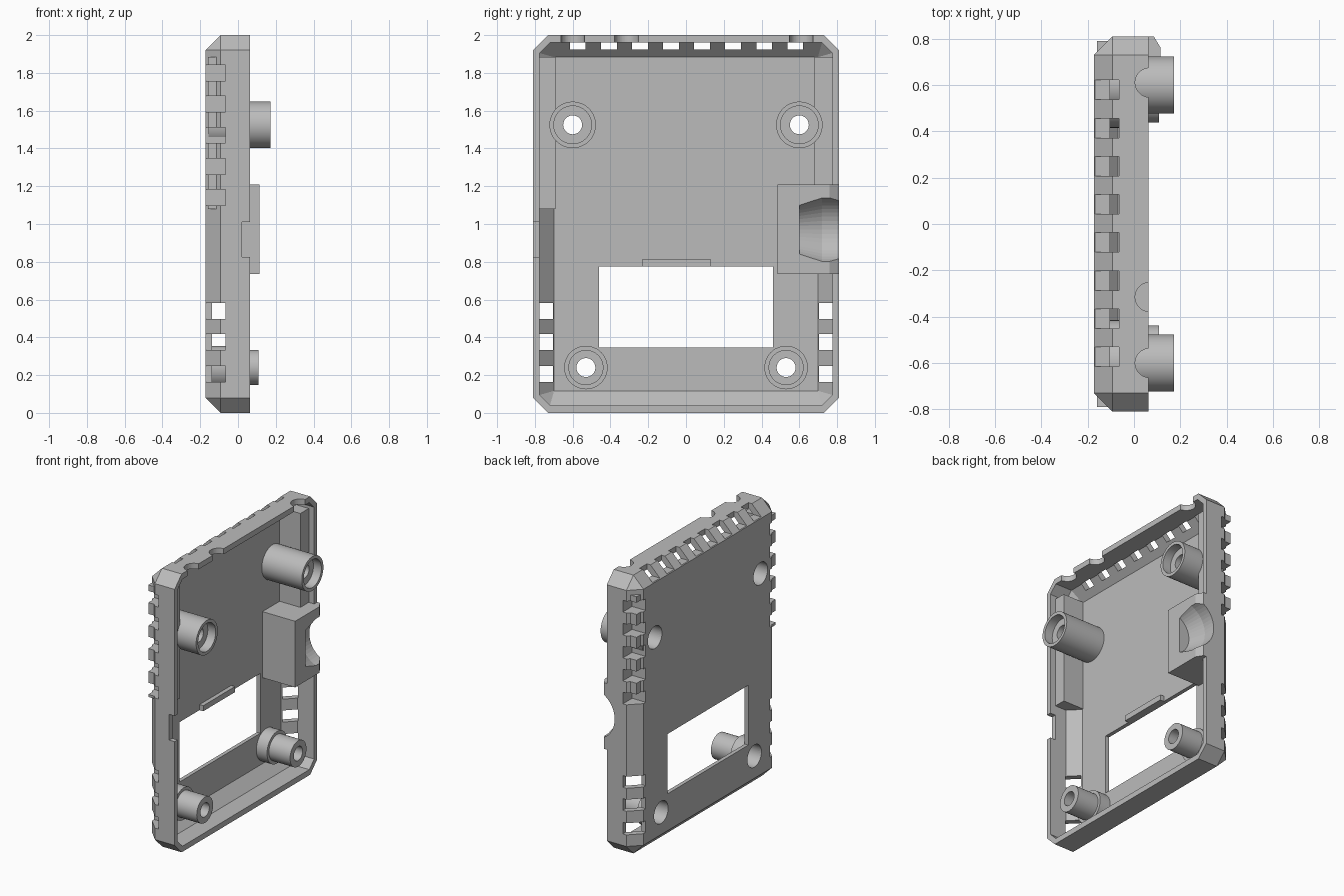
import bpy, bmesh, math

if "Cube" in bpy.data.objects:
    bpy.data.objects.remove(bpy.data.objects["Cube"])

grey = bpy.data.materials.new("plain grey")
grey.diffuse_color = (0.5, 0.5, 0.5, 1)
grey.use_nodes = True
grey.node_tree.nodes["Principled BSDF"].inputs["Base Color"].default_value = grey.diffuse_color


def make(name, bm):
    bmesh.ops.recalc_face_normals(bm, faces=bm.faces[:])
    me = bpy.data.meshes.new(name)
    bm.to_mesh(me)
    bm.free()
    me.materials.append(grey)
    ob = bpy.data.objects.new(name, me)
    bpy.context.collection.objects.link(ob)
    return ob


def hull(name, pts):
    """Convex solid around a set of points."""
    bm = bmesh.new()
    for p in pts:
        bm.verts.new(p)
    r = bmesh.ops.convex_hull(bm, input=bm.verts[:])
    junk = {v for v in r["geom_interior"] + r["geom_unused"]
            if isinstance(v, bmesh.types.BMVert)}
    bmesh.ops.delete(bm, geom=list(junk), context='VERTS')
    bmesh.ops.dissolve_limit(bm, angle_limit=0.01, verts=bm.verts[:], edges=bm.edges[:])
    return make(name, bm)


def box(name, x0, x1, y0, y1, z0, z1):
    return hull(name, [(x, y, z) for x in (x0, x1) for y in (y0, y1) for z in (z0, z1)])


def ring(axis, c, r, at, n=48):
    """Circle of points around an axis (x, y or z) at a given position."""
    out = []
    for i in range(n):
        a = 2 * math.pi * i / n
        p = [c[0] + r * math.cos(a), c[1] + r * math.sin(a)]
        p.insert("xyz".index(axis), at)
        out.append(tuple(p))
    return out


def tray(name, hy, z0, z1, c, back, x_back, x_mid, x_front):
    """Chamfered slab: octagon outline narrowing to a rectangle at the back."""
    pts = [(x_back, s * (hy - back), z) for s in (-1, 1) for z in (z0 + back, z1 - back)]
    for x in (x_mid, x_front):
        for s in (-1, 1):
            pts += [(x, s * hy, z0 + c), (x, s * hy, z1 - c),
                    (x, s * (hy - c), z0), (x, s * (hy - c), z1)]
    return hull(name, pts)


def combine(ob, tool, op):
    m = ob.modifiers.new("bool", 'BOOLEAN')
    m.operation, m.object, m.solver = op, tool, 'EXACT'
    bpy.context.view_layer.objects.active = ob
    bpy.ops.object.modifier_apply(modifier=m.name)
    bpy.data.objects.remove(tool)


def lathe(name, y, z, prof, n=48):
    """Closed (x, radius) profile turned around an x-directed axis."""
    bm = bmesh.new()
    rows = [[bm.verts.new(p) for p in ring("x", (y, z), r, x, n)] for x, r in prof]
    for k in range(len(rows)):
        a, b = rows[k], rows[(k + 1) % len(rows)]
        for i in range(n):
            j = (i + 1) % n
            bm.faces.new((a[i], a[j], b[j], b[i]))
    return make(name, bm)


# Hollow case
case = tray("case_shell", 0.81, 0, 2, 0.08, 0.08, -0.173, -0.093, 0.063)
combine(case, tray("hollow", 0.775, 0.04, 1.96, 0.055, 0.077, -0.145, -0.07, 0.1), 'DIFFERENCE')

# Inner side rails, port block and lip above the window
combine(case, box("rail", -0.16, 0.02, -0.79, -0.69, 1.08, 1.885), 'UNION')
combine(case, box("rail", -0.16, 0.02, 0.68, 0.79, 1.15, 1.885), 'UNION')
block = [(-0.16, 0.485), (-0.16, 0.73), (-0.08, 0.81), (0.085, 0.81), (0.115, 0.76), (0.115, 0.485)]
combine(case, hull("block", [(x, y, z) for x, y in block for z in (0.735, 1.21)]), 'UNION')
combine(case, box("lip", -0.16, -0.115, -0.23, 0.13, 0.775, 0.815), 'UNION')

# Cutters: window, cable port, rim notches
cuts = [box("window", -0.3, -0.05, -0.46, 0.46, 0.345, 0.775),
        hull("port", ring("y", (0.18, 0.97), 0.145, 0.6) + ring("y", (0.18, 0.97), 0.18, 0.72)
             + ring("y", (0.18, 0.97), 0.18, 0.9)),
        box("rim_notch", 0.02, 0.2, -0.9, -0.74, 0.825, 1.01)]
for y in (-0.6, -0.315, 0.61):
    cuts.append(hull("rim_arc", ring("z", (0.068, y), 0.063, 1.9) + ring("z", (0.068, y), 0.063, 2.1)))

# Vent slots along the top and both sides
for i in range(8):
    y = -0.573 + i * 0.1645
    cuts.append(box("vent", -0.3, -0.065, y - 0.042, y + 0.042, 1.925, 2.1))
for s in (-1, 1):
    for z in (0.205, 0.375, 0.54, 1.14, 1.305, 1.47, 1.635, 1.8):
        a, b = sorted((s * 0.705, s * 0.9))
        cuts.append(box("vent", -0.3, -0.065, a, b, z - 0.042, z + 0.042))

# Screw holes through the back
posts = [("upper", 0.6, 1.525), ("lower", 0.53, 0.24)]
for _, y, z in posts:
    for s in (-1, 1):
        cuts.append(hull("hole", ring("x", (s * y, z), 0.08, -0.3) + ring("x", (s * y, z), 0.08, -0.1)))
for c in cuts:
    combine(case, c, 'DIFFERENCE')

# Screw posts: wide cupped ones above, stepped ones below
profiles = {
    "upper": [(-0.155, 0.08), (-0.155, 0.123), (0.173, 0.123), (0.173, 0.1),
              (0.11, 0.1), (0.11, 0.05), (0.05, 0.05), (0.05, 0.08)],
    "lower": [(-0.155, 0.08), (-0.155, 0.115), (-0.06, 0.115), (-0.06, 0.093),
              (0.108, 0.093), (0.108, 0.05), (0.0, 0.05), (0.0, 0.08)],
}
for kind, y, z in posts:
    for s, side in ((-1, "left"), (1, "right")):
        ob = lathe(f"{kind}_screw_post_{side}", s * y, z, profiles[kind])
        bpy.ops.object.select_all(action='DESELECT')
        ob.select_set(True)
        bpy.context.view_layer.objects.active = ob
        bpy.ops.object.shade_smooth_by_angle(angle=math.radians(30))
